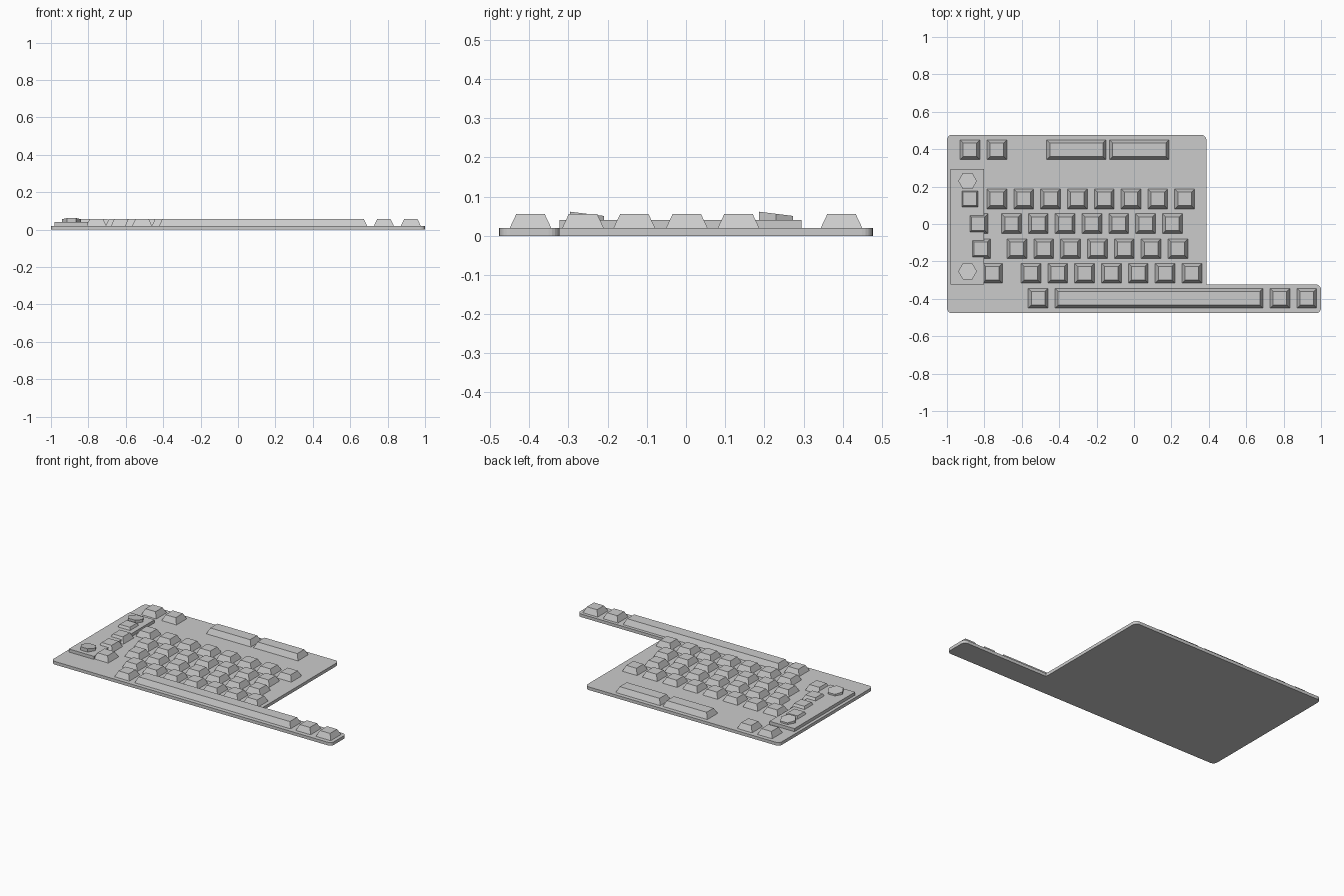
import bpy, bmesh, math
from mathutils import Vector

cube = bpy.data.objects.get("Cube")
if cube:
    bpy.data.objects.remove(cube, do_unlink=True)

grey = bpy.data.materials.new("plain grey")
grey.use_nodes = True
colour = (0.6, 0.6, 0.6, 1)
grey.diffuse_color = colour
grey.node_tree.nodes["Principled BSDF"].inputs["Base Color"].default_value = colour

BASE_TOP, PLATE_TOP, KEY_TOP = 0.02, 0.04, 0.056
KEY, PITCH, INSET = 0.106, 0.1434, 0.017


def finish(bm, name):
    bmesh.ops.recalc_face_normals(bm, faces=bm.faces[:])
    mesh = bpy.data.meshes.new(name)
    bm.to_mesh(mesh)
    bm.free()
    mesh.materials.append(grey)
    obj = bpy.data.objects.new(name, mesh)
    bpy.context.collection.objects.link(obj)
    return obj


def prism(bm, outline, z0, z1):
    """Extrude a flat outline from z0 to z1 and return the top vertices."""
    face = bm.faces.new([bm.verts.new((x, y, z0)) for x, y in outline])
    bottom = face.copy()
    bottom.normal_flip()
    out = bmesh.ops.extrude_face_region(bm, geom=[face])
    top = [g for g in out["geom"] if isinstance(g, bmesh.types.BMVert)]
    for v in top:
        v.co.z = z1
    bmesh.ops.remove_doubles(bm, verts=bm.verts[:], dist=1e-5)
    return top


def rectangle(x0, x1, y0, y1):
    return [(x0, y0), (x1, y0), (x1, y1), (x0, y1)]


def add_key(bm, x, y, width=KEY):
    """Key cap with a narrower flat top."""
    hx, hy = width / 2, KEY / 2
    rings = []
    for inset, z in ((0, BASE_TOP), (INSET, KEY_TOP)):
        pts = rectangle(x - hx + inset, x + hx - inset, y - hy + inset, y + hy - inset)
        rings.append([bm.verts.new((px, py, z)) for px, py in pts])
    low, high = rings
    bm.faces.new(low[::-1])
    bm.faces.new(high)
    for i in range(4):
        j = (i + 1) % 4
        bm.faces.new((low[i], low[j], high[j], high[i]))


def key_row(name, y, keys):
    bm = bmesh.new()
    for x, width in keys:
        add_key(bm, x, y, width)
    finish(bm, name)


# L-shaped base board with rounded outer corners
corners = [(-1, -0.477), (1, -0.477), (1, -0.323), (0.387, -0.323), (0.387, 0.477), (-1, 0.477)]
outline = []
R = 0.028
for i, p in enumerate(corners):
    p = Vector(p)
    a = (Vector(corners[i - 1]) - p).normalized()
    b = (Vector(corners[(i + 1) % len(corners)]) - p).normalized()
    if i == 3:
        outline.append(p)
        continue
    for k in range(6):
        t = k / 5 * math.pi / 2
        outline.append(p + a * R * (1 - math.sin(t)) + b * R * (1 - math.cos(t)))
bm = bmesh.new()
prism(bm, outline, 0, BASE_TOP)
finish(bm, "base_board")

# Raised side plate
bm = bmesh.new()
prism(bm, rectangle(-0.98, -0.802, -0.323, 0.295), BASE_TOP, PLATE_TOP)
finish(bm, "side_plate")

# Hexagonal knobs with sloping tops
for name, cy in (("rear_knob", 0.23), ("front_knob", -0.253)):
    hexagon = [(-0.89 + 0.05 * math.cos(i * math.pi / 3), cy + 0.05 * math.sin(i * math.pi / 3))
               for i in range(6)]
    bm = bmesh.new()
    for v in prism(bm, hexagon, PLATE_TOP, KEY_TOP):
        v.co.z -= (v.co.y - cy) * 0.125
    finish(bm, name)

# Letter rows: y, odd left key, first regular key, number of regular keys
rows = [("number_row", 0.134, -0.877, -0.733, 8),
        ("upper_row", 0.002, -0.834, -0.655, 7),
        ("middle_row", -0.132, -0.82, -0.626, 7),
        ("lower_row", -0.263, -0.757, -0.551, 7)]
for name, y, left, first, count in rows:
    key_row(name, y, [(left, KEY)] + [(first + i * PITCH, KEY) for i in range(count)])

# Space bar row and top row with wide keys
key_row("space_row", -0.397, [(-0.513, KEY), (0.134, 1.112), (0.78, KEY), (0.924, KEY)])
key_row("function_row", 0.397, [(-0.877, KEY), (-0.733, KEY), (-0.308, 0.318), (0.028, 0.318)])
